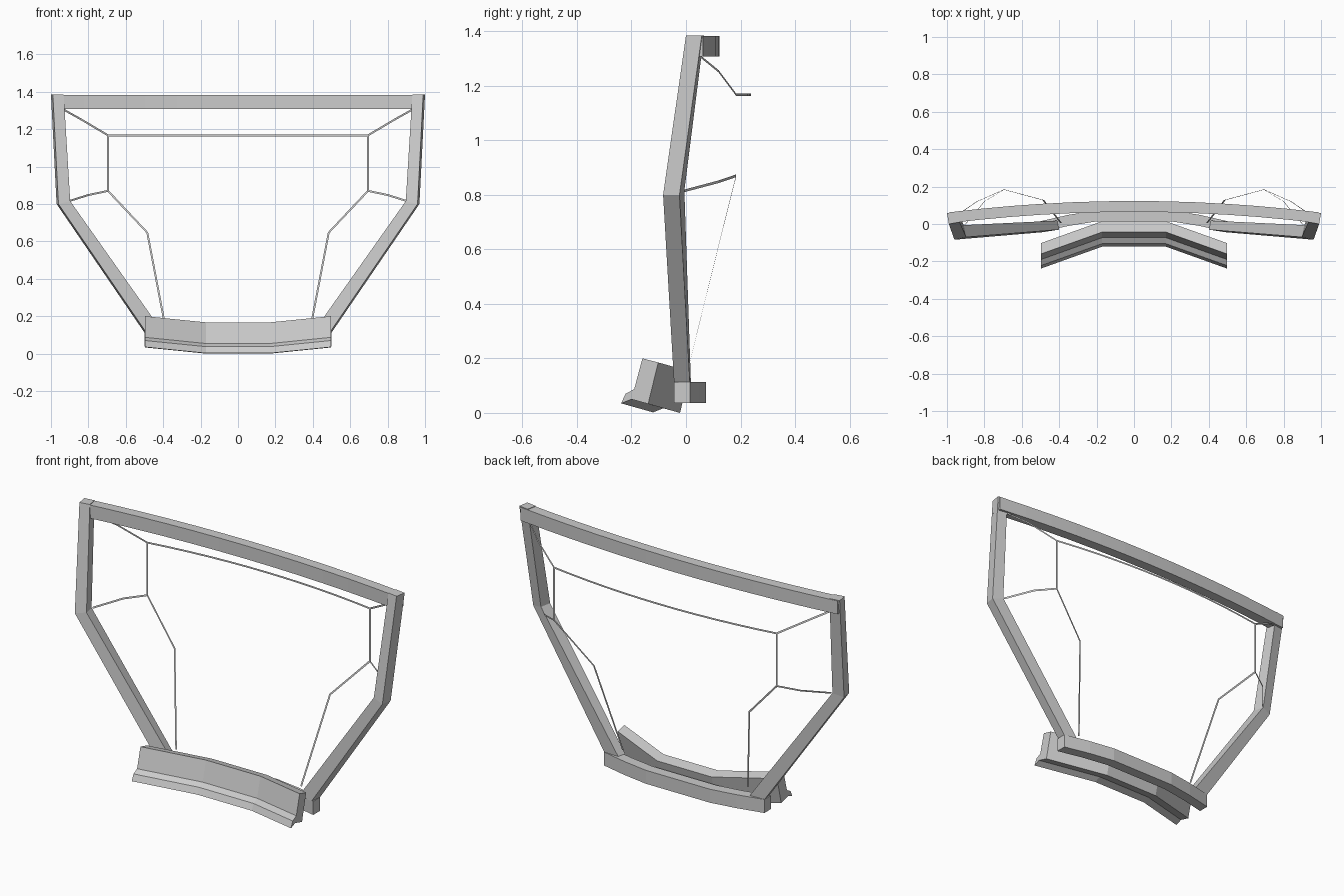
import bpy, bmesh
from mathutils import Vector

if "Cube" in bpy.data.objects:
    bpy.data.objects.remove(bpy.data.objects["Cube"])


def loft(name, rings, closed=True, mirror=False):
    """Skin a list of matching cross-sections; closed sections get end caps."""
    bm = bmesh.new()
    vs = [[bm.verts.new(p) for p in ring] for ring in rings]
    n = len(rings[0])
    for a, b in zip(vs, vs[1:]):
        for i in range(n if closed else n - 1):
            j = (i + 1) % n
            bm.faces.new((a[i], a[j], b[j], b[i]))
    if closed:
        bm.faces.new(vs[0])
        bm.faces.new(vs[-1])
    bmesh.ops.recalc_face_normals(bm, faces=bm.faces)
    me = bpy.data.meshes.new(name)
    bm.to_mesh(me)
    bm.free()
    ob = bpy.data.objects.new(name, me)
    bpy.context.collection.objects.link(ob)
    if mirror:
        m = ob.modifiers.new("mirror", 'MIRROR')
        m.use_mirror_merge = False
    return ob


def bar(name, path, depth, z0, z1):
    """Bowed bar: rectangle swept along (x, front y) points."""
    loft(name, [[(x, y, z0), (x, y + depth, z0), (x, y + depth, z1), (x, y, z1)]
                for x, y in path])


def strip(name, pts, width=0.01, mirror=True):
    """Thin flat trim, widened across its front projection."""
    pts = [Vector(p) for p in pts]
    rings = []
    for i, p in enumerate(pts):
        d = pts[min(i + 1, len(pts) - 1)] - pts[max(i - 1, 0)]
        n = Vector((-d.z, 0, d.x)).normalized() * width / 2
        rings.append([p - n, p + n])
    loft(name, rings, closed=False, mirror=mirror)


# Bowed top and bottom rails
xs = [-0.99 + 1.98 * i / 12 for i in range(13)]
bar("top_rail", [(x, 0.003 + 0.062 * (1 - x * x)) for x in xs], 0.058, 1.307, 1.382)
half = [(0.5, -0.044), (0.35, -0.01), (0.2, 0.014)]
bar("bottom_rail", [(-x, y) for x, y in half] + half[::-1], 0.059, 0.037, 0.113)

# Bent side posts: outer front, outer back, inner back, inner front
loft("side_post", [
    [(0.99, 0.0, 1.385), (1.0, 0.058, 1.385), (0.942, 0.066, 1.385), (0.932, 0.01, 1.385)],
    [(0.96, -0.084, 0.80), (0.97, -0.024, 0.80), (0.91, -0.006, 0.815), (0.897, -0.07, 0.815)],
    [(0.49, -0.044, 0.112), (0.5, 0.014, 0.112), (0.41, 0.018, 0.112), (0.40, -0.03, 0.112)],
], mirror=True)

# Stepped front bumper, swept over three straight lengths
profile = [(-0.16, 0.2), (-0.102, 0.185), (-0.139, 0.033), (-0.2, 0.05),
           (-0.238, 0.035), (-0.222, 0.07), (-0.19, 0.087)]
loft("front_bumper", [[(x, y + dy, z + dz) for y, z in profile]
                      for x, dy, dz in ((-0.497, 0, 0), (-0.17, 0.117, -0.033),
                                        (0.17, 0.117, -0.033), (0.497, 0, 0))])

# Thin trim lines behind the frame
hi, lo = (0.695, 0.184, 1.167), (0.695, 0.184, 0.87)
strip("upper_corner_trim", [(0.935, 0.055, 1.306), (0.84, 0.12, 1.253), hi])
strip("vertical_trim", [hi, lo])
strip("middle_corner_trim", [(0.905, -0.005, 0.815), (0.80, 0.12, 0.848), lo])
strip("lower_trim", [lo, (0.485, 0.128, 0.647), (0.39, 0.005, 0.15)])
strip("upper_cross_trim", [(0.695 * t / 6, 0.184 + 0.055 * (1 - (t / 6) ** 2), 1.167)
                           for t in range(-6, 7)], mirror=False)
